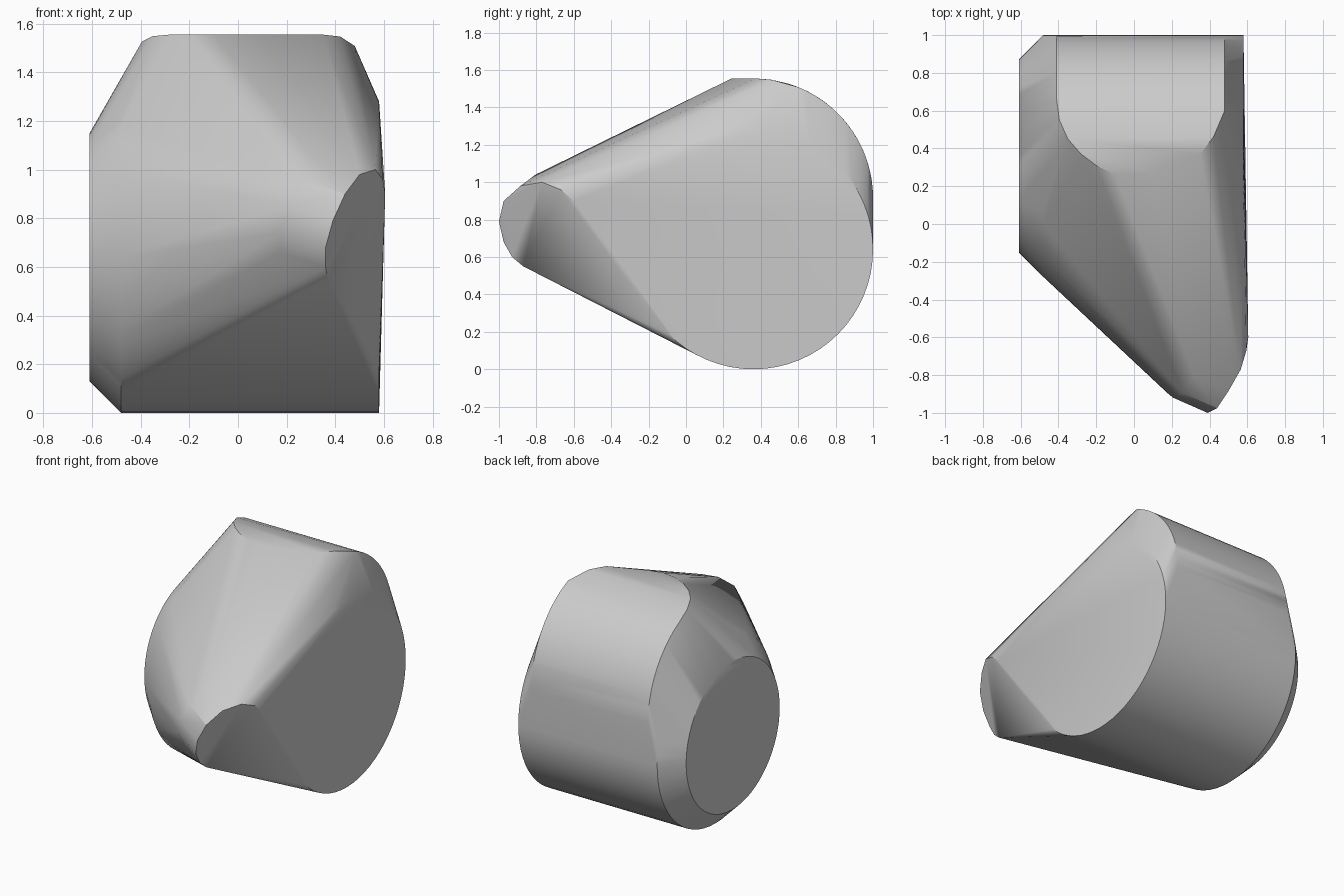
import bpy
import bmesh
from math import sin, cos, pi, sqrt, radians
from mathutils import Vector

cube = bpy.data.objects.get("Cube")
if cube:
    bpy.data.objects.remove(cube, do_unlink=True)

mat = bpy.data.materials.new("plain_grey")
mat.use_nodes = True
grey = (0.6, 0.6, 0.6, 1)
mat.diffuse_color = grey
mat.node_tree.nodes["Principled BSDF"].inputs["Base Color"].default_value = grey

CY, LOW_Z, HIGH_Z, R = 0.36, 0.64, 0.915, 0.64


def arc(x, z, r, start=0, end=2 * pi, n=64):
    """Points of an arc in the plane across x, angle measured from +y."""
    return [Vector((x, CY + r * cos(start + (end - start) * i / n),
                    z + r * sin(start + (end - start) * i / n)))
            for i in range(n + 1)]


# main drum with one chamfered end
points = arc(0.58, LOW_Z, R) + arc(-0.48, LOW_Z, R) + arc(-0.61, LOW_Z, 0.51)

# raised rounded back
points += arc(-0.41, HIGH_Z, R, 0, radians(62), 16)
points += arc(0.48, HIGH_Z, R, 0, radians(68), 16)

# curved front border of the crown
crown = [(-0.395, 0.55), (-0.35, 0.45), (-0.28, 0.37), (-0.2, 0.31), (-0.1, 0.26),
         (0.0, 0.245), (0.1, 0.27), (0.22, 0.34), (0.35, 0.37), (0.42, 0.46)]
for x, y in crown:
    points.append(Vector((x, y, HIGH_Z + sqrt(R * R - max(0, y - CY) ** 2))))

# slanted snout: a short cylinder pointing forwards
snout_rim = [(0.37, -0.87, 0.55), (0.36, -0.93, 0.6), (0.36, -0.975, 0.68),
             (0.39, -1.0, 0.79), (0.44, -0.975, 0.9), (0.5, -0.885, 0.98),
             (0.565, -0.77, 1.0), (0.595, -0.67, 0.96), (0.605, -0.6, 0.9)]
axis = Vector((0.876, -0.385, -0.29))
for p in snout_rim:
    points += [Vector(p), Vector(p) - axis * 0.21]

# wrap everything in one skin
bm = bmesh.new()
for p in points:
    bm.verts.new(p)
bmesh.ops.remove_doubles(bm, verts=bm.verts[:], dist=0.001)
bmesh.ops.convex_hull(bm, input=bm.verts[:])
loose = [v for v in bm.verts if not v.link_faces]
bmesh.ops.delete(bm, geom=loose, context='VERTS')
bmesh.ops.dissolve_limit(bm, angle_limit=radians(0.6), verts=bm.verts[:], edges=bm.edges[:])
bmesh.ops.recalc_face_normals(bm, faces=bm.faces[:])

mesh = bpy.data.meshes.new("rounded_wedge")
bm.to_mesh(mesh)
bm.free()
mesh.materials.append(mat)
body = bpy.data.objects.new("rounded_wedge", mesh)
bpy.context.collection.objects.link(body)

bpy.ops.object.select_all(action='DESELECT')
body.select_set(True)
bpy.context.view_layer.objects.active = body
bpy.ops.object.shade_smooth_by_angle(angle=radians(30))
